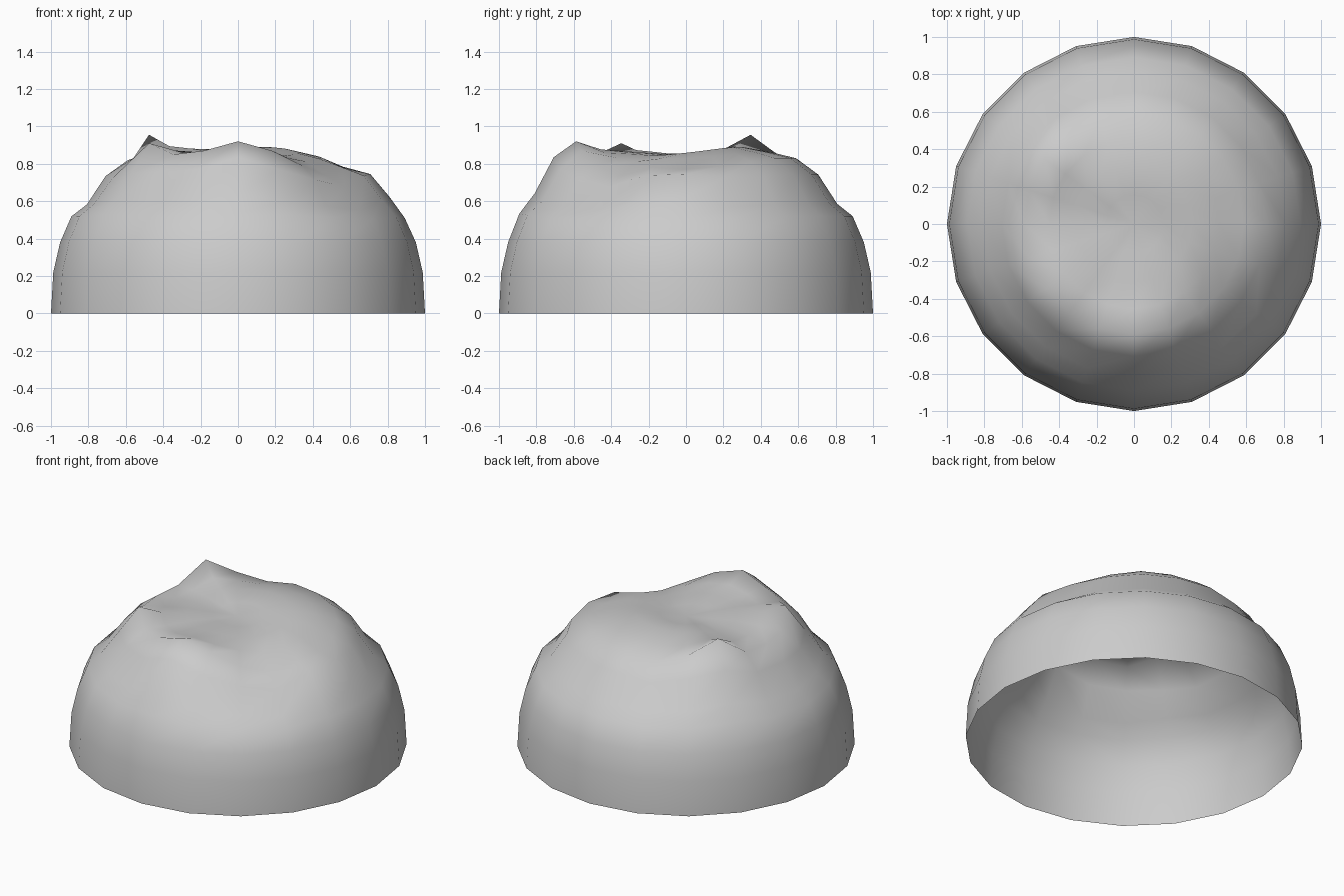
import bpy, bmesh, math

if "Cube" in bpy.data.objects:
    bpy.data.objects.remove(bpy.data.objects["Cube"])

SEGMENTS = 20

# Ring profile: latitude in degrees, height, share of crumple, share of rear swell
RINGS = [(0, 0.0, 0, 0), (9, 0.22, 0, 0), (18, 0.38, 0, 0), (27, 0.52, 0.15, 0),
         (36, 0.585, 0.35, 0), (45, 0.742, 0.7, 0), (54, 0.83, 1.0, 0),
         (63, 0.845, 0.35, 0.5), (72, 0.855, 0.12, 1), (81, 0.85, 0.05, 0.5)]
CENTRE = 0.845

# Crumple around the crown, one value per segment, counter-clockwise from +x
CRUMPLE = [-0.06, -0.045, -0.015, 0, 0, 0, -0.02, 0.03, 0.125, 0,
           -0.01, 0, 0.08, 0.02, 0.04, 0.09, 0.04, -0.04, -0.095, -0.05]

# Local dents on the shoulder: (latitude, segment) -> height change
DENTS = {(45, 0): 0.045, (36, 0): 0.06, (45, 1): 0.02, (45, 15): 0.03,
         (36, 15): 0.025, (36, 19): 0.04, (45, 19): 0.03, (45, 11): -0.02,
         (45, 12): -0.05, (45, 8): -0.03}

# Open dome shell
bm = bmesh.new()
loops = []
for lat, height, share, swell in RINGS:
    r = math.cos(math.radians(lat))
    loop = []
    for i in range(SEGMENTS):
        a = math.tau * i / SEGMENTS
        rear = 0.035 * max(0, math.cos(a - math.radians(72)))
        z = height + share * CRUMPLE[i] + swell * rear + DENTS.get((lat, i), 0)
        loop.append(bm.verts.new((r * math.cos(a), r * math.sin(a), z)))
    loops.append(loop)

for low, high in zip(loops, loops[1:]):
    for i in range(SEGMENTS):
        j = (i + 1) % SEGMENTS
        bm.faces.new((low[i], low[j], high[j], high[i]))

# Sunken crown fan
top = bm.verts.new((0, 0, CENTRE))
for i in range(SEGMENTS):
    bm.faces.new((loops[-1][i], loops[-1][(i + 1) % SEGMENTS], top))

for f in bm.faces:
    f.smooth = True
mesh = bpy.data.meshes.new("crumpled_dome")
bm.to_mesh(mesh)
bm.free()
dome = bpy.data.objects.new("crumpled_dome", mesh)
bpy.context.collection.objects.link(dome)
